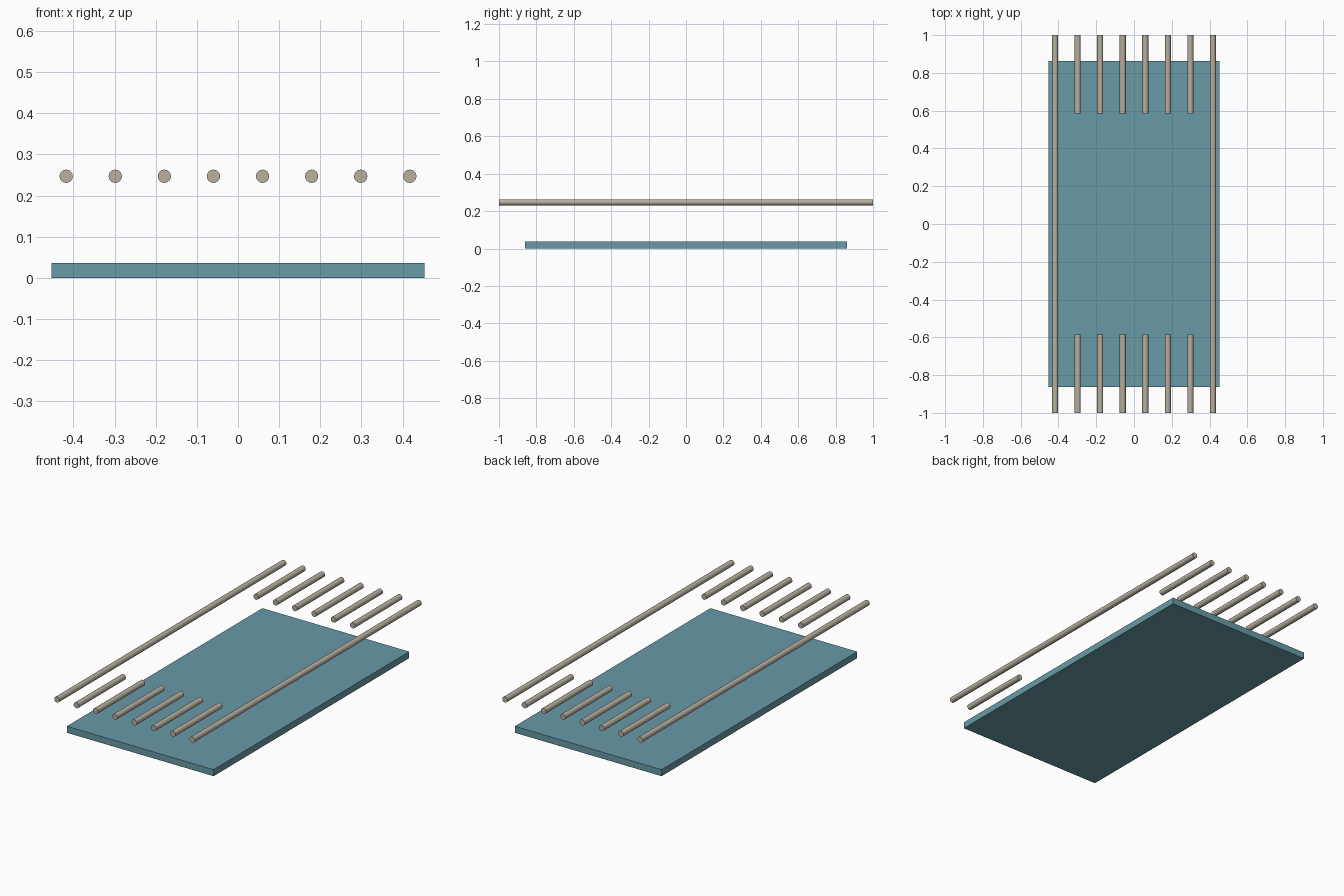
import bpy
import math

if "Cube" in bpy.data.objects:
    bpy.data.objects.remove(bpy.data.objects["Cube"])


def material(name, rgb):
    m = bpy.data.materials.new(name)
    m.diffuse_color = (*rgb, 1.0)
    m.use_nodes = True
    m.node_tree.nodes["Principled BSDF"].inputs["Base Color"].default_value = m.diffuse_color
    return m


TEAL = material("teal", (0.138, 0.328, 0.386))
STONE = material("warm grey", (0.479, 0.434, 0.352))

ROD_Z = 0.247
ROD_R = 0.016
SPACING = 0.1193


def rod(name, x, y0, y1):
    """Round bar running along y."""
    bpy.ops.mesh.primitive_cylinder_add(
        vertices=32, radius=ROD_R, depth=y1 - y0,
        location=(x, (y0 + y1) / 2, ROD_Z), rotation=(math.pi / 2, 0, 0))
    o = bpy.context.object
    o.name = name
    o.data.materials.append(STONE)
    bpy.ops.object.shade_smooth_by_angle(angle=math.radians(40))


# Base slab
bpy.ops.mesh.primitive_cube_add(size=1, location=(0, 0, 0.0183))
slab = bpy.context.object
slab.name = "base_slab"
slab.scale = (0.906, 1.724, 0.0366)
bpy.ops.object.transform_apply(location=False, rotation=False, scale=True)
slab.data.materials.append(TEAL)

# Full-length side rods, with short rods between them at both ends
for i in range(8):
    x = (i - 3.5) * SPACING
    if i in (0, 7):
        rod("left_side_rod" if i == 0 else "right_side_rod", x, -1.0, 1.0)
    else:
        rod(f"front_rod_{i}", x, -1.0, -0.585)
        rod(f"back_rod_{i}", x, 0.585, 1.0)
